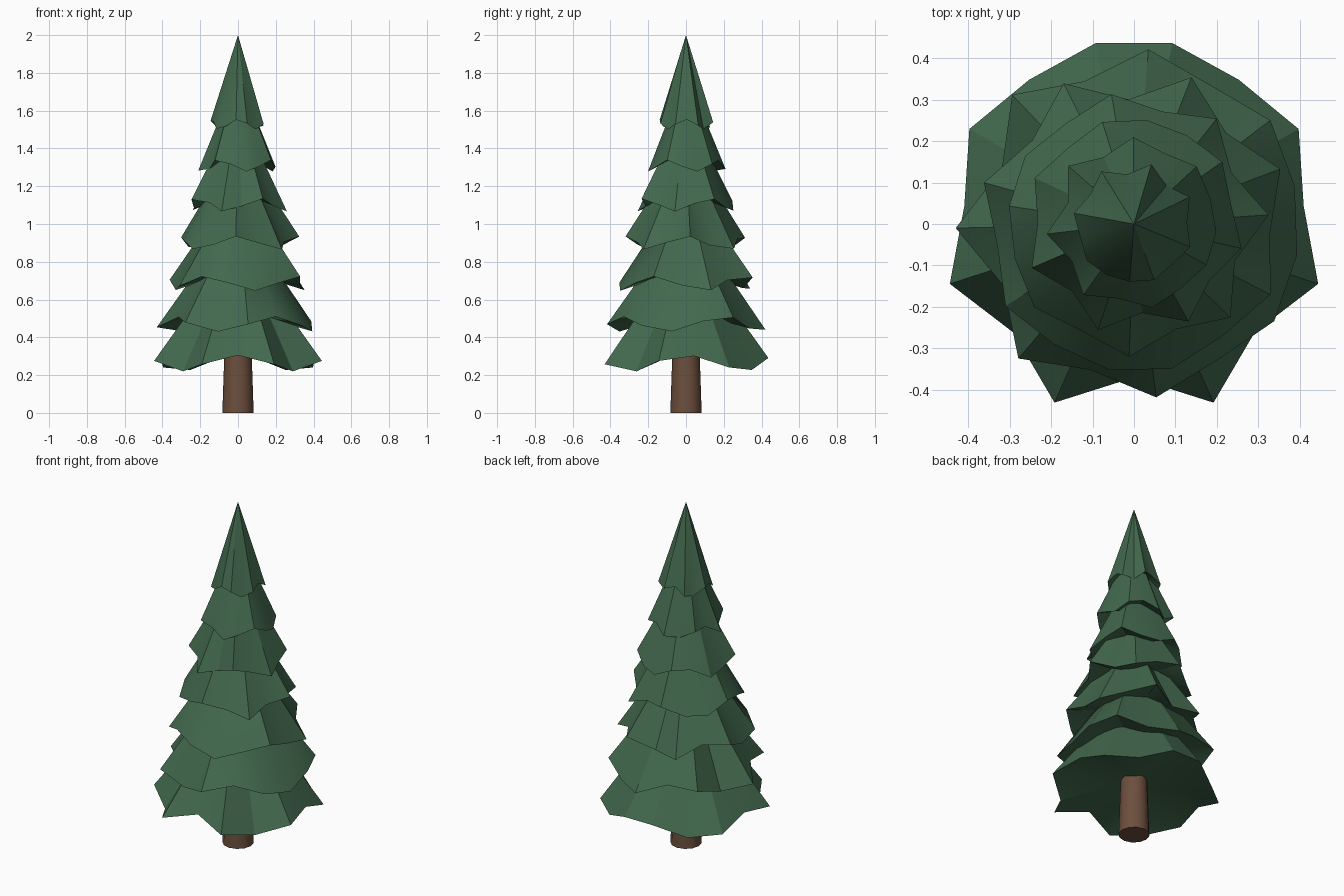
import bpy, bmesh, math

if "Cube" in bpy.data.objects:
    bpy.data.objects.remove(bpy.data.objects["Cube"])


def material(name, rgb):
    m = bpy.data.materials.new(name)
    m.diffuse_color = (*rgb, 1)
    m.use_nodes = True
    m.node_tree.nodes["Principled BSDF"].inputs["Base Color"].default_value = m.diffuse_color
    return m


GREEN = material("pine green", (0.055, 0.14, 0.075))
BROWN = material("bark brown", (0.15, 0.078, 0.047))


def finish(bm, name, mat, angle):
    bmesh.ops.recalc_face_normals(bm, faces=bm.faces)
    me = bpy.data.meshes.new(name)
    bm.to_mesh(me)
    bm.free()
    ob = bpy.data.objects.new(name, me)
    bpy.context.collection.objects.link(ob)
    me.materials.append(mat)
    bpy.ops.object.select_all(action='DESELECT')
    ob.select_set(True)
    bpy.context.view_layer.objects.active = ob
    bpy.ops.object.shade_smooth_by_angle(angle=math.radians(angle))


# Trunk: tapered cylinder
bm = bmesh.new()
bmesh.ops.create_cone(bm, cap_ends=True, segments=12, radius1=0.083, radius2=0.066, depth=0.5)
bmesh.ops.translate(bm, verts=bm.verts, vec=(0, 0, 0.25))
finish(bm, "trunk", BROWN, 40)

# Foliage tiers: scalloped cones (tip radius, mean rim height, rim wave, apex height)
TIERS = [
    (0.472, 0.262, 0.043, 0.90),
    (0.430, 0.470, 0.040, 1.06),
    (0.380, 0.685, 0.038, 1.23),
    (0.325, 0.900, 0.035, 1.43),
    (0.270, 1.100, 0.034, 1.62),
    (0.212, 1.308, 0.031, 1.80),
    (0.150, 1.527, 0.026, 2.00),
]
SIDES = 15
for i, (radius, height, wave, apex_z) in enumerate(TIERS):
    bm = bmesh.new()
    rim = []
    for k in range(SIDES):
        a = math.radians(270 + 24 * k + 7.3 * i)
        # seven lobes around the rim, four rises and dips in height
        lobe = abs(math.sin(3.5 * (a - math.radians(270 - 11.3 * i))))
        r = radius * (0.784 + 0.216 * lobe)
        z = height + wave * math.cos(4 * (a - math.radians(30 * i)))
        rim.append(bm.verts.new((r * math.cos(a), r * math.sin(a), z)))
    apex = bm.verts.new((0, 0, apex_z))
    under = bm.verts.new((0, 0, height + 0.075))
    for k in range(SIDES):
        p, q = rim[k], rim[(k + 1) % SIDES]
        bm.faces.new((p, q, apex))
        bm.faces.new((q, p, under))
    finish(bm, f"foliage_tier_{i + 1}", GREEN, 30)
